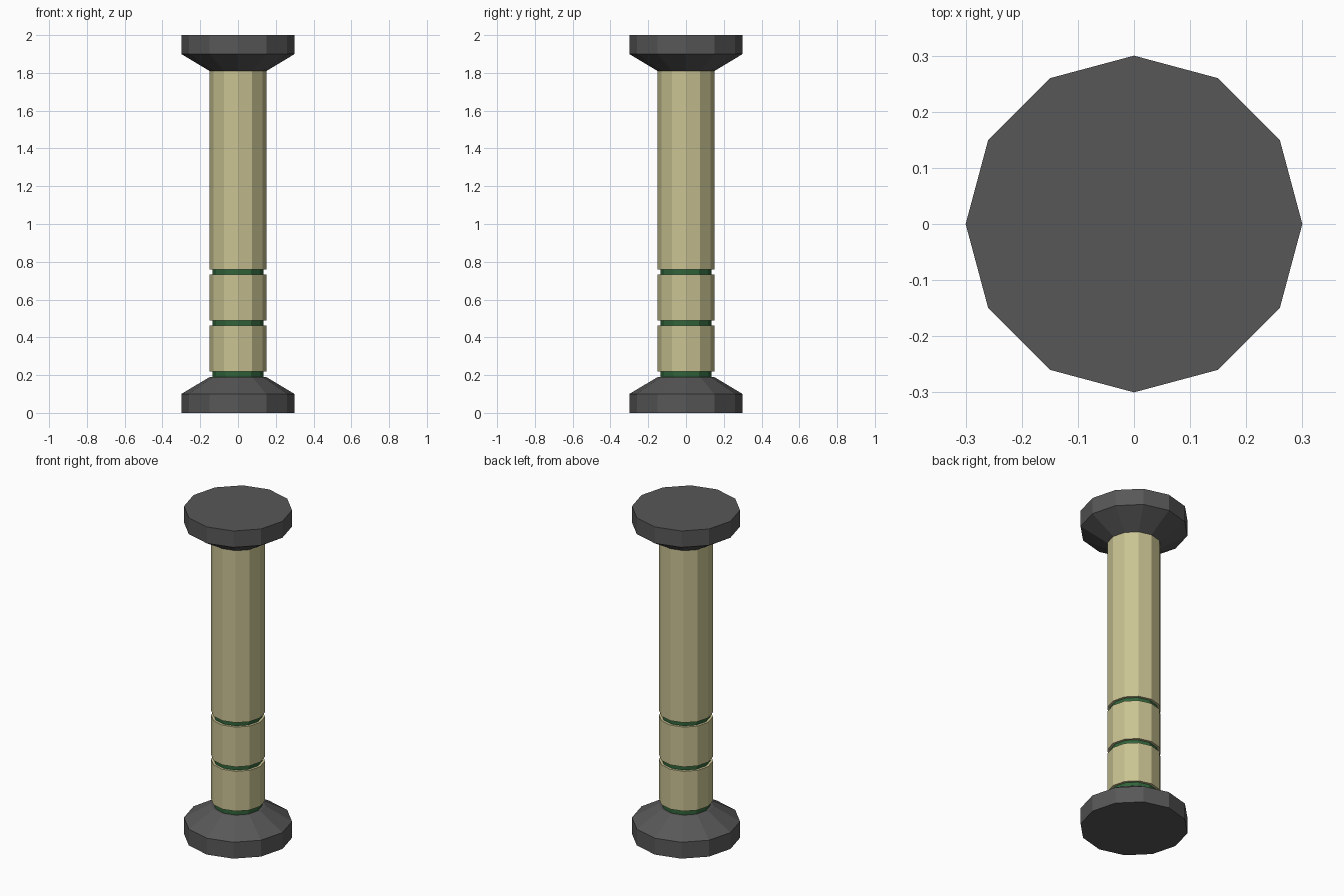
import bpy
import bmesh
from math import cos, sin, tau

cube = bpy.data.objects.get("Cube")
if cube:
    bpy.data.objects.remove(cube, do_unlink=True)

SIDES = 12


def make_material(name, srgb):
    color = [(c / 255) ** 2.2 for c in srgb] + [1.0]
    mat = bpy.data.materials.new(name)
    mat.use_nodes = True
    mat.diffuse_color = color
    mat.node_tree.nodes["Principled BSDF"].inputs["Base Color"].default_value = color
    return mat


def lathe(name, profile, mat):
    """Closed faceted solid from (radius, height) pairs, bottom to top."""
    bm = bmesh.new()
    loops = [[bm.verts.new((r * cos(tau * i / SIDES), r * sin(tau * i / SIDES), z))
              for i in range(SIDES)] for r, z in profile]
    for low, high in zip(loops, loops[1:]):
        for i in range(SIDES):
            j = (i + 1) % SIDES
            bm.faces.new((low[i], low[j], high[j], high[i]))
    bm.faces.new(loops[0][::-1])
    bm.faces.new(loops[-1])
    mesh = bpy.data.meshes.new(name)
    bm.to_mesh(mesh)
    bm.free()
    mesh.materials.append(mat)
    obj = bpy.data.objects.new(name, mesh)
    bpy.context.collection.objects.link(obj)


gray = make_material("dark gray", (88, 88, 88))
tan = make_material("tan", (200, 193, 145))
green = make_material("dark green", (52, 100, 60))

SHAFT, GROOVE, FLANGE = 0.15, 0.135, 0.30

# Flared end caps
lathe("bottom_cap", [(FLANGE, 0), (FLANGE, 0.10), (SHAFT, 0.19)], gray)
lathe("top_cap", [(SHAFT, 1.81), (FLANGE, 1.90), (FLANGE, 2.0)], gray)

# Shaft sections
for name, low, high in (("lower_shaft", 0.22, 0.463),
                        ("middle_shaft", 0.49, 0.733),
                        ("upper_shaft", 0.76, 1.81)):
    lathe(name, [(SHAFT, low), (SHAFT, high)], tan)

# Recessed rings between the sections
for name, low, high in (("lower_ring", 0.19, 0.22),
                        ("middle_ring", 0.463, 0.49),
                        ("upper_ring", 0.733, 0.76)):
    lathe(name, [(GROOVE, low), (GROOVE, high)], green)
